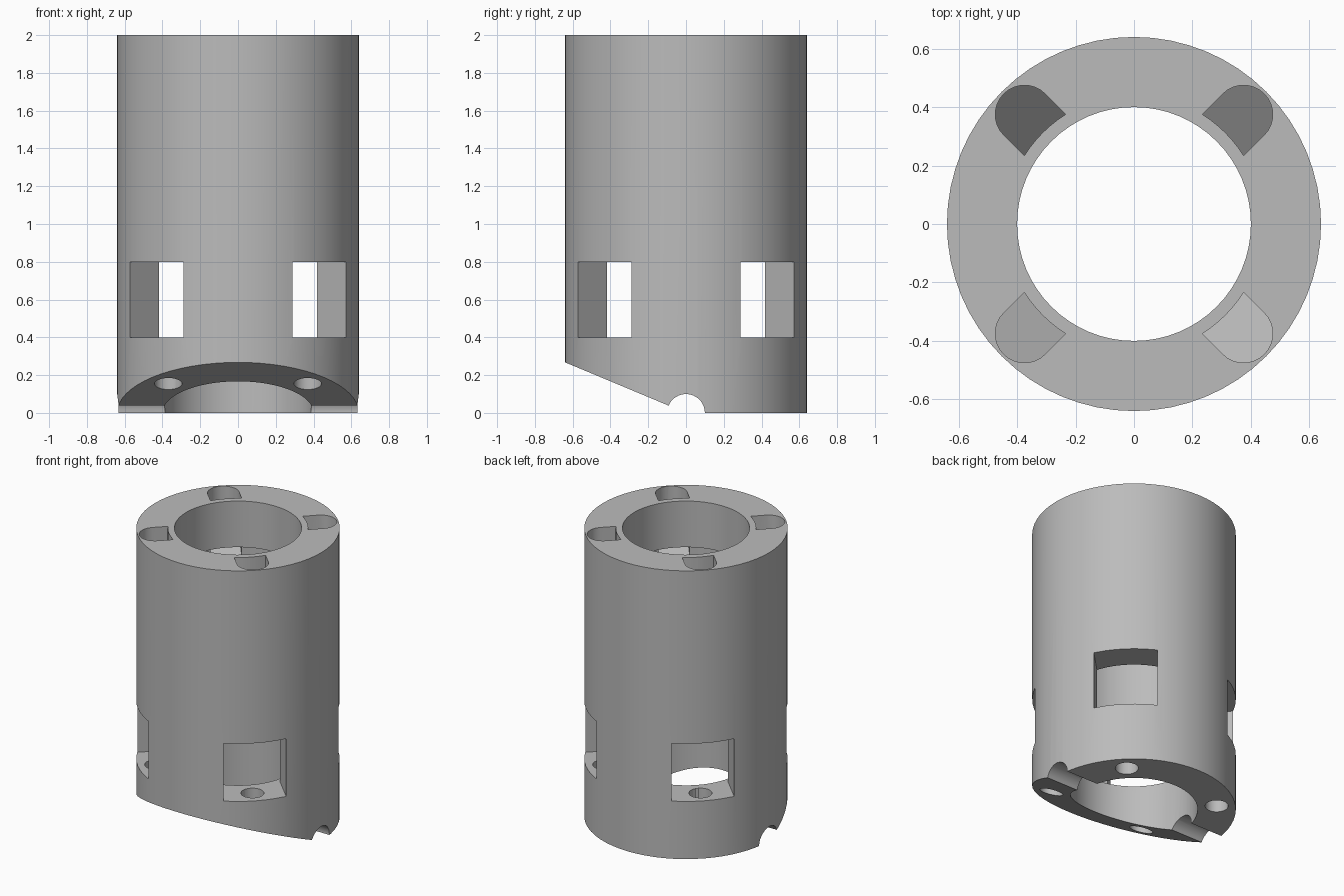
import bpy, bmesh, math
from mathutils import Matrix, Vector

if "Cube" in bpy.data.objects:
    bpy.data.objects.remove(bpy.data.objects["Cube"], do_unlink=True)

HEIGHT, OUTER, BORE, RECESS = 2.0, 0.64, 0.40, 0.44
LIP_Z, LEDGE_Z = 1.68, 0.40
SEGMENTS = 64
DIAGONALS = [math.radians(45 + 90 * i) for i in range(4)]

grey = bpy.data.materials.new("plain grey")
grey.use_nodes = True
grey.diffuse_color = (0.5, 0.5, 0.5, 1)
grey.node_tree.nodes["Principled BSDF"].inputs["Base Color"].default_value = grey.diffuse_color


def make_object(name, bm):
    bmesh.ops.recalc_face_normals(bm, faces=bm.faces)
    mesh = bpy.data.meshes.new(name)
    bm.to_mesh(mesh)
    bm.free()
    mesh.materials.append(grey)
    obj = bpy.data.objects.new(name, mesh)
    bpy.context.collection.objects.link(obj)
    return obj


def revolve(name, profile):
    """Closed (radius, height) profile turned around z."""
    bm = bmesh.new()
    rings = []
    for i in range(SEGMENTS):
        a = math.tau * i / SEGMENTS
        rings.append([bm.verts.new((r * math.cos(a), r * math.sin(a), z)) for r, z in profile])
    n = len(profile)
    for i, ring in enumerate(rings):
        after = rings[(i + 1) % SEGMENTS]
        for j in range(n):
            k = (j + 1) % n
            bm.faces.new((ring[j], after[j], after[k], ring[k]))
    return make_object(name, bm)


def prism(name, plan, floor, top, matrix=Matrix()):
    """Plan outline raised from floor(x) to top, then placed by matrix."""
    bm = bmesh.new()
    low = [bm.verts.new((x, y, floor(x))) for x, y in plan]
    high = [bm.verts.new((x, y, top)) for x, y in plan]
    bm.faces.new(low)
    bm.faces.new(high)
    n = len(plan)
    for i in range(n):
        j = (i + 1) % n
        bm.faces.new((low[i], low[j], high[j], high[i]))
    bm.transform(matrix)
    return make_object(name, bm)


def arc(cx, radius, start, end, steps):
    return [(cx + radius * math.cos(start + (end - start) * i / steps),
             radius * math.sin(start + (end - start) * i / steps)) for i in range(steps + 1)]


def rectangle(x0, x1, half):
    return [(x0, -half), (x1, -half), (x1, half), (x0, half)]


def cut(body, cutter):
    mod = body.modifiers.new("cut", 'BOOLEAN')
    mod.operation = 'DIFFERENCE'
    mod.solver = 'EXACT'
    mod.object = cutter
    bpy.context.view_layer.objects.active = body
    bpy.ops.object.modifier_apply(modifier=mod.name)
    bpy.data.objects.remove(cutter, do_unlink=True)


# Tube with a wider recess between the bottom ledge and the top lip
body = revolve("tube_body", [
    (BORE, 0), (OUTER, 0), (OUTER, HEIGHT), (BORE, HEIGHT),
    (BORE, LIP_Z), (RECESS, LIP_Z), (RECESS, LEDGE_Z), (BORE, LEDGE_Z)])

# Slanted cut under the front half
wedge = bmesh.new()
side = [(-1, -0.5), (0, -0.5), (0, 0), (-1, 0.418)]
ends = [[wedge.verts.new((x, y, z)) for y, z in side] for x in (-1, 1)]
wedge.faces.new(ends[0])
wedge.faces.new(ends[1])
for i in range(4):
    j = (i + 1) % 4
    wedge.faces.new((ends[0][i], ends[0][j], ends[1][j], ends[1][i]))
cut(body, make_object("slant_cutter", wedge))

# Round cross groove along x at the bottom
circle = arc(0, 0.1, 0, math.tau, 32)[:-1]
cut(body, prism("groove_cutter", circle, lambda x: -1, 1, Matrix.Rotation(math.pi / 2, 4, 'Y')))

# Windows, bolt holes and sloped top pockets on the four diagonals
ramp = lambda x: 1.6 + (x - 0.43)
half_angle = math.asin(0.1 / (RECESS + 0.002))
pocket_plan = (arc(0, RECESS + 0.002, half_angle, -half_angle, 6)
               + arc(0.53, 0.1, -math.pi / 2, math.pi / 2, 16))
hole_plan = arc(0.522, 0.073, 0, math.tau, 24)[:-1]
for angle in DIAGONALS:
    turn = Matrix.Rotation(angle, 4, 'Z')
    cut(body, prism("window_cutter", rectangle(0.3, 0.8, 0.2), lambda x: LEDGE_Z, 0.8, turn))
    cut(body, prism("hole_cutter", hole_plan, lambda x: -0.2, 0.5, turn))
    cut(body, prism("pocket_cutter", pocket_plan, ramp, 2.2, turn))
    cut(body, prism("throat_cutter", rectangle(0.41, 0.5, 0.099),
                    lambda x: ramp(x) + 0.001, LIP_Z + 0.005, turn))

bpy.ops.object.select_all(action='DESELECT')
body.select_set(True)
bpy.context.view_layer.objects.active = body
bpy.ops.object.shade_smooth_by_angle(angle=math.radians(20))
